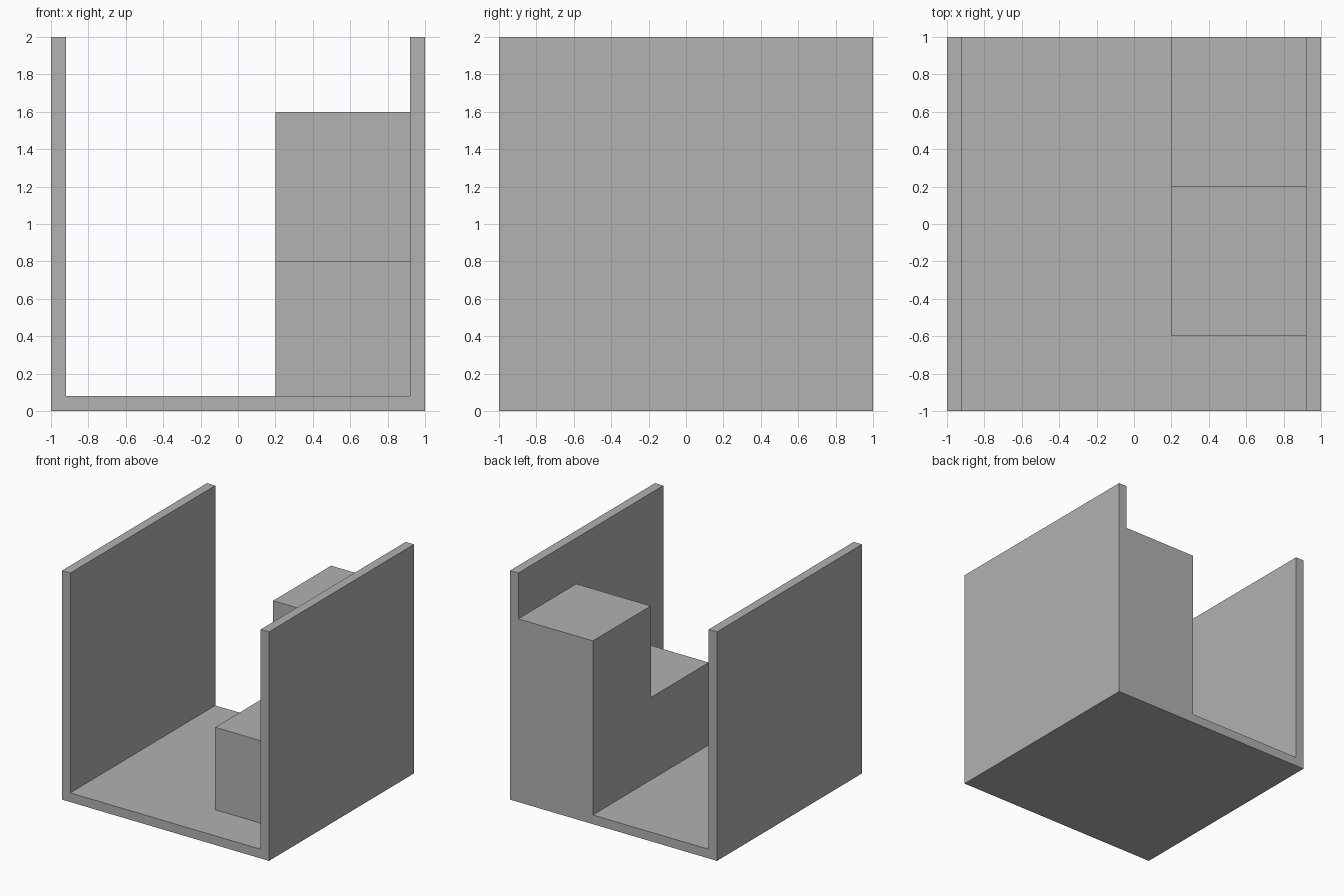
import bpy
import bmesh
from mathutils import Vector

cube = bpy.data.objects.get("Cube")
if cube:
    bpy.data.objects.remove(cube, do_unlink=True)

SIZE = 2.0
HALF = SIZE / 2
WALL = 0.08
INNER = HALF - WALL

grey = bpy.data.materials.new("plain_grey")
grey.use_nodes = True
colour = (0.445, 0.445, 0.445, 1)
grey.diffuse_color = colour
grey.node_tree.nodes["Principled BSDF"].inputs["Base Color"].default_value = colour


def extrude_profile(name, points, direction):
    """Extrude a closed flat outline into a solid."""
    bm = bmesh.new()
    face = bm.faces.new([bm.verts.new(p) for p in points])
    result = bmesh.ops.extrude_face_region(bm, geom=[face])
    moved = [v for v in result["geom"] if isinstance(v, bmesh.types.BMVert)]
    bmesh.ops.translate(bm, verts=moved, vec=Vector(direction))
    bmesh.ops.recalc_face_normals(bm, faces=bm.faces)
    mesh = bpy.data.meshes.new(name)
    bm.to_mesh(mesh)
    bm.free()
    mesh.materials.append(grey)
    obj = bpy.data.objects.new(name, mesh)
    bpy.context.collection.objects.link(obj)
    return obj


# Floor and both side walls: one U-shaped channel, open at front, back and top
half_u = [(HALF, 0), (HALF, SIZE), (INNER, SIZE), (INNER, WALL)]
outline = half_u + [(-x, z) for x, z in reversed(half_u)]
extrude_profile("floor_and_walls", [(x, -HALF, z) for x, z in outline], (0, SIZE, 0))

# Two tall steps against the left wall, rising to the back
step_left = 0.2
steps = [(-0.6, WALL), (HALF, WALL), (HALF, 1.6), (0.2, 1.6), (0.2, 0.8), (-0.6, 0.8)]
extrude_profile("steps", [(step_left, y, z) for y, z in steps], (INNER - step_left, 0, 0))
